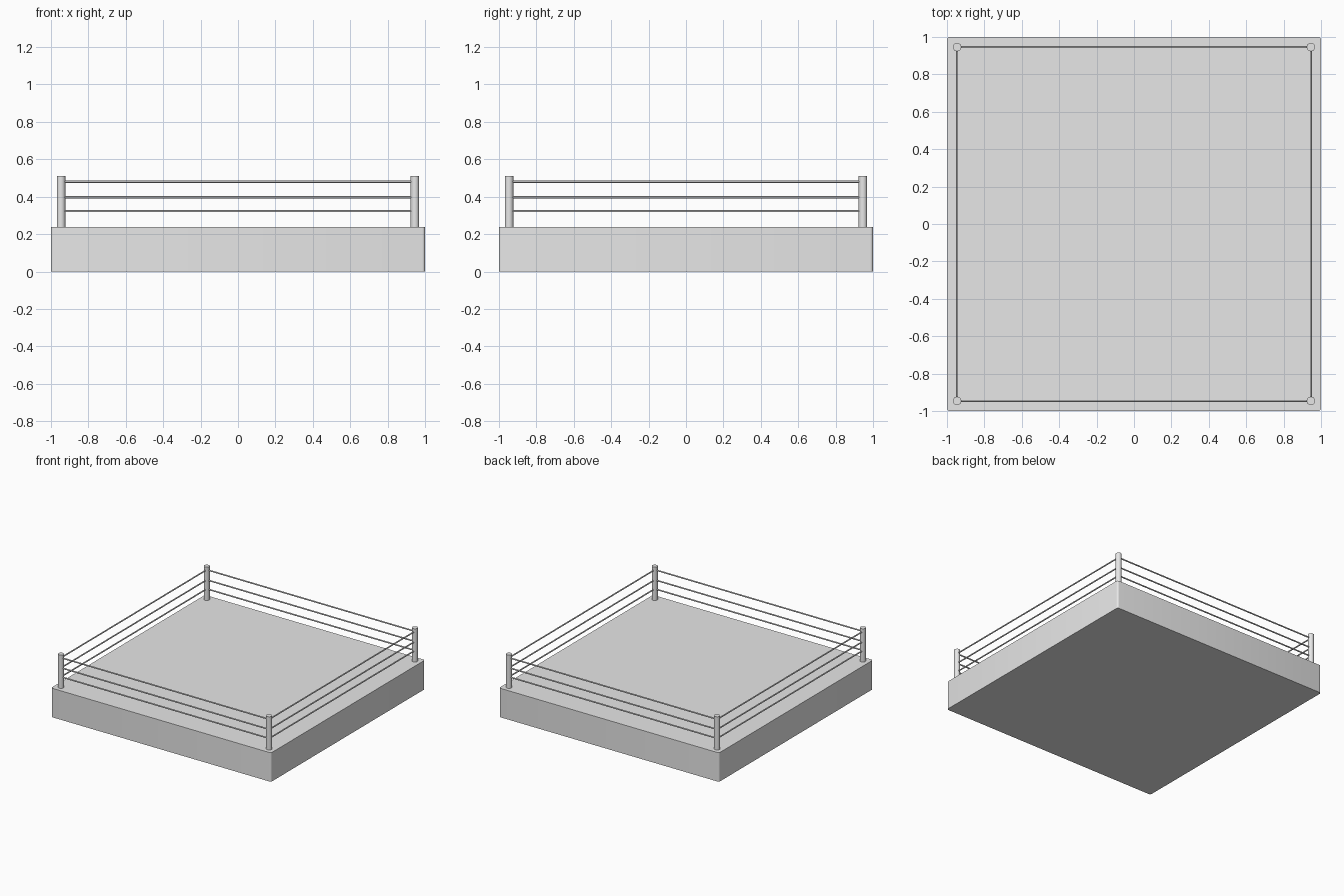
import bpy
import bmesh
from math import pi, radians
from mathutils import Matrix

cube = bpy.data.objects.get("Cube")
if cube:
    bpy.data.objects.remove(cube, do_unlink=True)

DECK = 0.238      # platform top
REACH = 0.946     # distance of posts and ropes from the centre

grey = bpy.data.materials.new("light_grey")
grey.use_nodes = True
grey.diffuse_color = (0.8, 0.8, 0.8, 1)
grey.node_tree.nodes["Principled BSDF"].inputs["Base Color"].default_value = (0.8, 0.8, 0.8, 1)


def smooth(obj):
    bpy.ops.object.select_all(action="DESELECT")
    obj.select_set(True)
    bpy.context.view_layer.objects.active = obj
    bpy.ops.object.shade_smooth_by_angle(angle=radians(40))


def cylinder(name, radius, length, sides, location, rotation=(0, 0, 0)):
    bpy.ops.mesh.primitive_cylinder_add(vertices=sides, radius=radius, depth=length,
                                        location=location, rotation=rotation)
    obj = bpy.context.object
    obj.name = name
    obj.data.materials.append(grey)
    smooth(obj)
    return obj


# Platform with slightly rounded upright corners
bm = bmesh.new()
bmesh.ops.create_cube(bm, size=1, matrix=Matrix.Translation((0, 0, DECK / 2))
                      @ Matrix.Diagonal((2, 2, DECK, 1)))
upright = [e for e in bm.edges if abs(e.verts[0].co.z - e.verts[1].co.z) > 0.1]
bmesh.ops.bevel(bm, geom=upright, offset=0.015, segments=4, profile=0.5, affect="EDGES")
mesh = bpy.data.meshes.new("platform")
bm.to_mesh(mesh)
bm.free()
platform = bpy.data.objects.new("platform", mesh)
bpy.context.collection.objects.link(platform)
mesh.materials.append(grey)
smooth(platform)

# Corner posts
top = 0.511
for sx, side in ((1, "left"), (-1, "right")):
    for sy, end in ((-1, "front"), (1, "back")):
        cylinder(f"{end}_{side}_post", 0.023, top - DECK + 0.01, 16,
                 (sx * REACH, sy * REACH, (top + DECK - 0.01) / 2))

# Three ropes along each side
for level, z in (("lower", 0.323), ("middle", 0.397), ("upper", 0.48)):
    for s, end, side in ((-1, "front", "right"), (1, "back", "left")):
        cylinder(f"{end}_{level}_rope", 0.0055, 2 * REACH, 12,
                 (0, s * REACH, z), (0, pi / 2, 0))
        cylinder(f"{side}_{level}_rope", 0.0055, 2 * REACH, 12,
                 (s * REACH, 0, z), (pi / 2, 0, 0))
